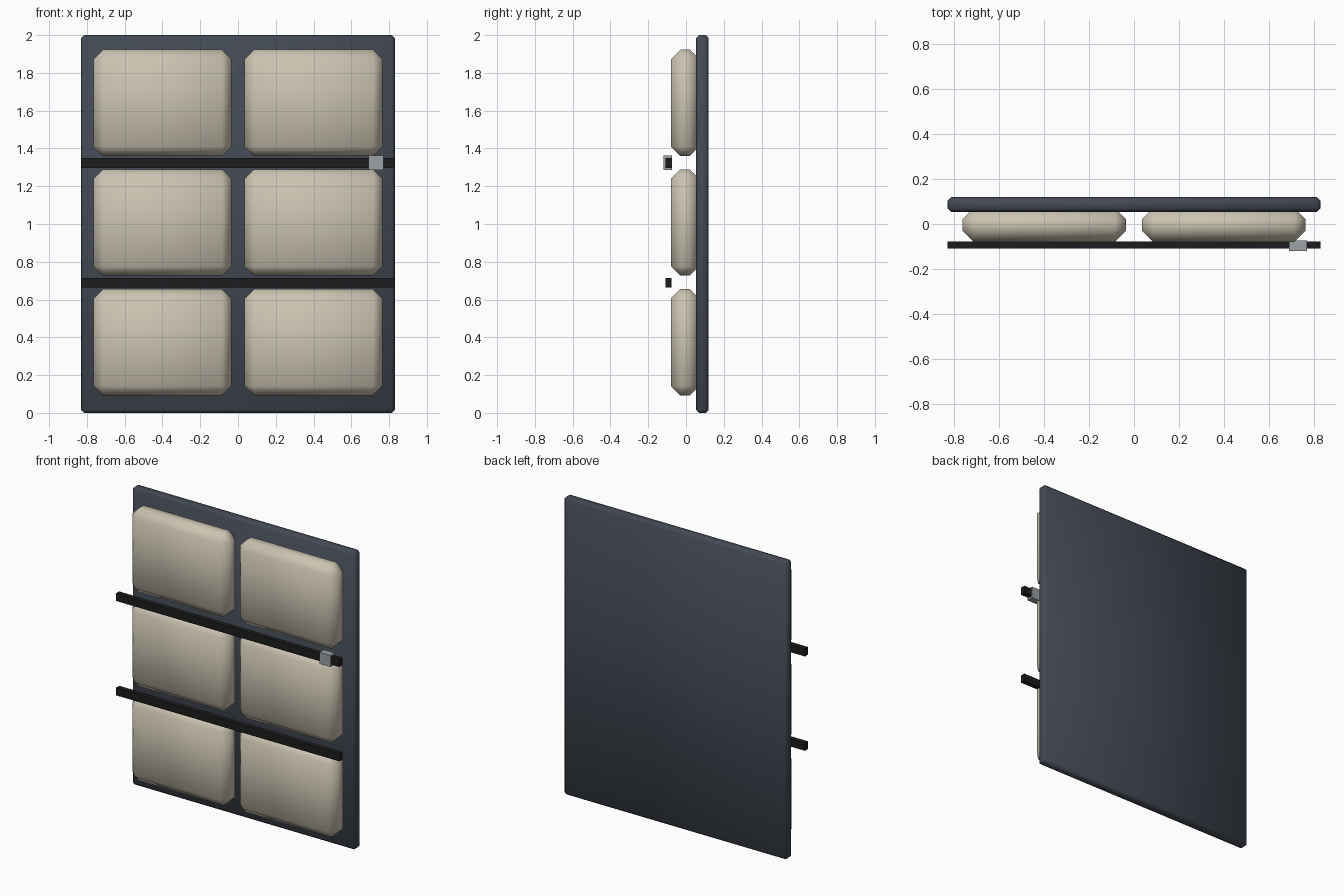
import bpy
import math

if "Cube" in bpy.data.objects:
    bpy.data.objects.remove(bpy.data.objects["Cube"])


def material(name, rgb):
    m = bpy.data.materials.new(name)
    m.diffuse_color = (*rgb, 1)
    m.use_nodes = True
    m.node_tree.nodes["Principled BSDF"].inputs["Base Color"].default_value = m.diffuse_color
    return m


NAVY = material("dark_slate", (0.055, 0.066, 0.088))
CREAM = material("cream_fabric", (0.60, 0.55, 0.44))
BLACK = material("black_strap", (0.012, 0.012, 0.013))
STEEL = material("steel", (0.33, 0.36, 0.39))


def box(name, centre, size, mat, bevel=0.0):
    """Axis-aligned box with an optional applied chamfer and smooth shading."""
    bpy.ops.mesh.primitive_cube_add(size=1, location=centre)
    ob = bpy.context.object
    ob.name = name
    ob.scale = size
    bpy.ops.object.transform_apply(location=False, rotation=False, scale=True)
    ob.data.materials.append(mat)
    if bevel:
        mod = ob.modifiers.new("chamfer", "BEVEL")
        mod.width = bevel
        mod.segments = 1
        mod.limit_method = "NONE"
        bpy.ops.object.modifier_apply(modifier=mod.name)
        bpy.ops.object.shade_smooth_by_angle(angle=math.radians(45.5))
    return ob


# Backing panel
box("back_panel", (0, 0.087, 1.0), (1.66, 0.066, 2.0), NAVY, 0.015)

# Padded cushions, two columns by three rows
for row, z in enumerate((0.374, 1.008, 1.641)):
    for side, x in (("left", -0.4), ("right", 0.4)):
        box(f"cushion_{side}_{row + 1}", (x, -0.005, z), (0.73, 0.15, 0.563), CREAM, 0.05)

# Straps running across between the rows
for name, z in (("lower_strap", 0.689), ("upper_strap", 1.323)):
    box(name, (0, -0.093, z), (1.66, 0.032, 0.052), BLACK)

# Buckle on the upper strap
box("buckle", (0.73, -0.097, 1.324), (0.08, 0.046, 0.078), STEEL)
